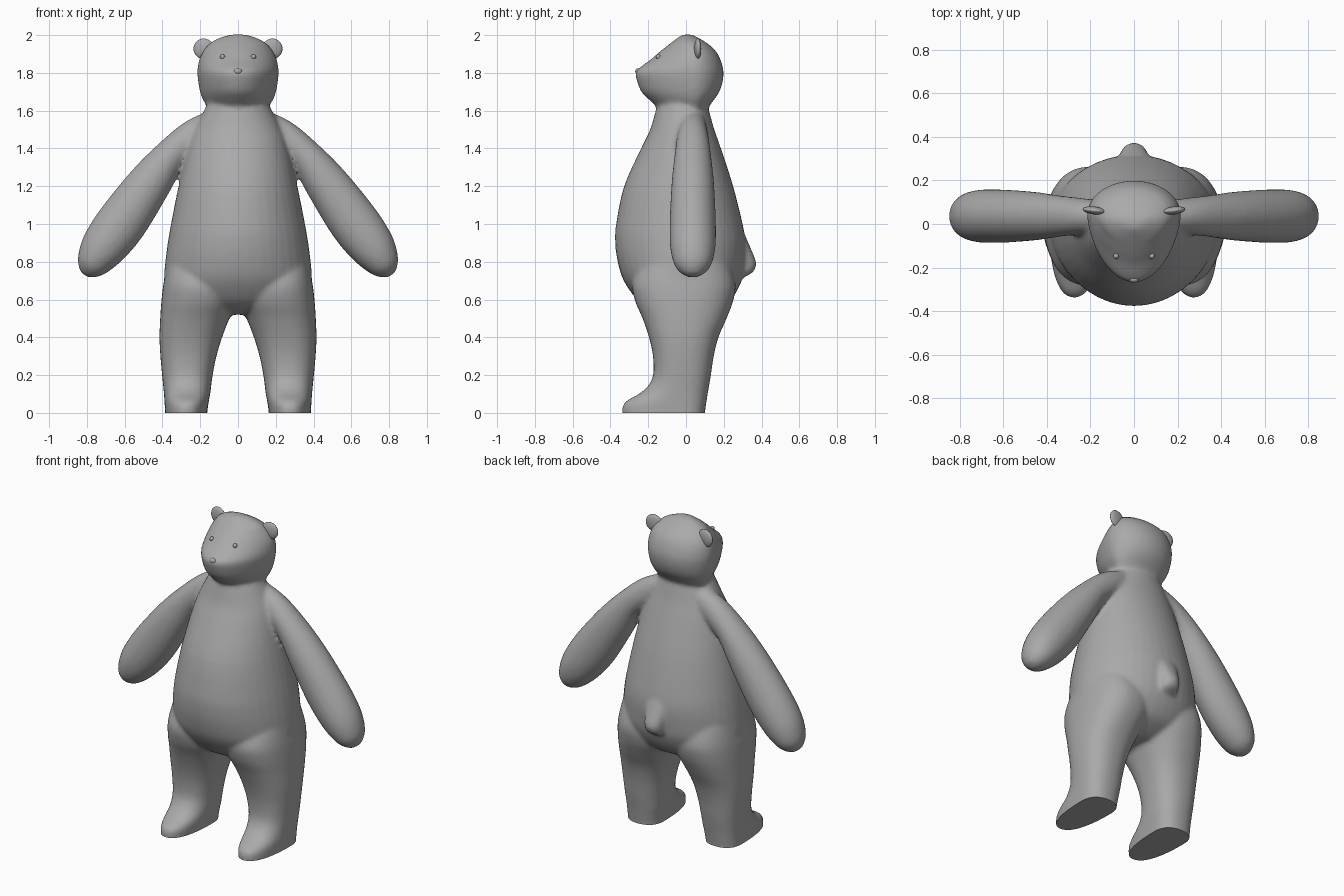
import bpy, bmesh, math
from mathutils import Vector, Matrix

if "Cube" in bpy.data.objects:
    bpy.data.objects.remove(bpy.data.objects["Cube"])

fur = bpy.data.materials.new("grey_fur")
fur.diffuse_color = (0.4, 0.4, 0.4, 1)
fur.use_nodes = True
fur.node_tree.nodes["Principled BSDF"].inputs["Base Color"].default_value = fur.diffuse_color


def spline(rows, steps=4):
    """Catmull-Rom interpolation between profile rows."""
    out = []
    for i in range(len(rows) - 1):
        a, b = rows[max(i - 1, 0)], rows[i]
        c, d = rows[i + 1], rows[min(i + 2, len(rows) - 1)]
        for s in range(steps):
            t = s / steps
            out.append([0.5 * (2 * q + (r - p) * t + (2 * p - 5 * q + 4 * r - u) * t * t
                               + (3 * q - p - 3 * r + u) * t ** 3)
                        for p, q, r, u in zip(a, b, c, d)])
    return out + [list(rows[-1])]


def loft(bm, rings):
    """Skin closed rings of points and cap both ends."""
    vs = [[bm.verts.new(p) for p in r] for r in rings]
    n = len(vs[0])
    for a, b in zip(vs, vs[1:]):
        for i in range(n):
            j = (i + 1) % n
            bm.faces.new((a[i], a[j], b[j], b[i]))
    bm.faces.new(vs[0])
    bm.faces.new(vs[-1])


def egg(z, xa, xb, yf, yb, ymid=0.0, power=1.0, taper=0.0, n=40):
    """Horizontal ring with separate front and back depth."""
    cx, rx, pts = (xa + xb) / 2, (xb - xa) / 2, []
    for i in range(n):
        t = 2 * math.pi * i / n
        c, s = math.cos(t), math.sin(t)
        c = math.copysign(abs(c) ** power, c)
        s = math.copysign(abs(s) ** power, s)
        y = ymid + (s * (yb - ymid) if s > 0 else s * (ymid - yf))
        pts.append((cx + rx * c * (1 - taper * max(0, -s)), y, z))
    return pts


def finish(name, mesh):
    ob = bpy.data.objects.new(name, mesh)
    bpy.context.collection.objects.link(ob)
    mesh.materials.clear()
    mesh.materials.append(fur)
    bpy.ops.object.select_all(action='DESELECT')
    ob.select_set(True)
    bpy.context.view_layer.objects.active = ob
    bpy.ops.object.shade_smooth_by_angle(angle=math.radians(45))
    return ob


def ball(name, loc, size, rot_z=0.0):
    me = bpy.data.meshes.new(name)
    bm = bmesh.new()
    bmesh.ops.create_uvsphere(bm, u_segments=24, v_segments=14, radius=1)
    bm.transform(Matrix.Translation(loc) @ Matrix.Rotation(rot_z, 4, 'Z')
                 @ Matrix.Diagonal((*size, 1)))
    bm.to_mesh(me)
    bm.free()
    return finish(name, me)


bm = bmesh.new()

# torso: height, half width, front, back
torso = [(0.52, .14, -.10, .10), (0.55, .28, -.19, .17), (0.60, .355, -.26, .24),
         (0.70, .39, -.33, .295), (0.80, .385, -.362, .312), (0.90, .372, -.375, .316),
         (1.0, .355, -.37, .30), (1.2, .315, -.328, .25), (1.4, .268, -.238, .185),
         (1.5, .232, -.19, .15), (1.6, .18, -.16, .122), (1.68, .14, -.13, .10)]
loft(bm, [egg(z, -w, w, f, b) for z, w, f, b in spline(torso)])

# head: height, half width, front, back
head = [(1.60, .155, -.14, .11), (1.63, .17, -.165, .127), (1.66, .188, -.198, .15),
        (1.70, .202, -.237, .177), (1.75, .211, -.258, .194), (1.80, .216, -.268, .199),
        (1.83, .214, -.243, .195), (1.87, .206, -.188, .183), (1.91, .188, -.142, .162),
        (1.95, .158, -.092, .122), (1.98, .112, -.052, .076), (2.003, .045, -.02, .03)]
loft(bm, [egg(z, -w, w, f, b, 0.04 if z < 1.95 else 0.02, 1, .14)
          for z, w, f, b in spline(head)])

# tail
tail = [(.72, .045, .22, .31), (.745, .062, .22, .355), (.79, .066, .22, .373),
        (.85, .072, .22, .352), (.91, .07, .22, .326), (.97, .05, .2, .30)]
loft(bm, [egg(z, -w, w, f, b, .28, .85) for z, w, f, b in spline(tail)])

# legs: height, inner side, outer side, front, back (run below the ground, trimmed later)
leg = [(-.06, .165, .385, -.335, .10), (0, .163, .386, -.337, .10), (.04, .158, .388, -.335, .106),
       (.07, .153, .39, -.305, .11), (.10, .147, .392, -.25, .115), (.14, .142, .396, -.203, .122),
       (.20, .134, .402, -.174, .132), (.30, .114, .411, -.175, .147), (.40, .084, .416, -.196, .172),
       (.50, .045, .412, -.23, .215), (.60, 0, .405, -.272, .252), (.70, 0, .392, -.28, .26),
       (.85, .05, .36, -.2, .2), (1.0, .1, .3, -.1, .1)]
# arms: centre x, centre z, radius, half depth
arm = [(.09, 1.56, .06, .06), (.22, 1.475, .088, .08), (.345, 1.375, .088, .095),
       (.465, 1.22, .115, .112), (.61, 1.015, .133, .122), (.71, .88, .122, .12),
       (.768, .795, .092, .10), (.795, .755, .062, .07), (.812, .73, .025, .03)]
for side in (1, -1):
    loft(bm, [[(side * x, y, z) for x, y, z in egg(h, a, b, f, k, -.01, .85)]
              for h, a, b, f, k in spline(leg)])
    path, rings = spline(arm), []
    for i, (x, z, r, d) in enumerate(path):
        p, q = path[max(i - 1, 0)], path[min(i + 1, len(path) - 1)]
        along = Vector((q[0] - p[0], q[1] - p[1])).normalized()
        ring = []
        for k in range(32):
            t = 2 * math.pi * k / 32
            ring.append((side * (x - along.y * r * math.cos(t)), .036 + d * math.sin(t),
                         z + along.x * r * math.cos(t)))
        rings.append(ring)
    loft(bm, rings)

bmesh.ops.recalc_face_normals(bm, faces=bm.faces)
raw = bpy.data.meshes.new("body_raw")
bm.to_mesh(raw)
bm.free()

# fuse the parts into one soft skin
tmp = bpy.data.objects.new("body_raw", raw)
bpy.context.collection.objects.link(tmp)
rm = tmp.modifiers.new("fuse", 'REMESH')
rm.mode = 'VOXEL'
rm.voxel_size = 0.012
sm = tmp.modifiers.new("soften", 'SMOOTH')
sm.factor = 0.5
sm.iterations = 8
bpy.context.view_layer.update()
skin = bpy.data.meshes.new_from_object(tmp.evaluated_get(bpy.context.evaluated_depsgraph_get()))
bpy.data.objects.remove(tmp)

# trim flat soles
bm = bmesh.new()
bm.from_mesh(skin)
cut = bmesh.ops.bisect_plane(bm, geom=bm.verts[:] + bm.edges[:] + bm.faces[:],
                             plane_co=(0, 0, 0), plane_no=(0, 0, 1), clear_inner=True)
rim = [e for e in cut["geom_cut"] if isinstance(e, bmesh.types.BMEdge)]
bmesh.ops.holes_fill(bm, edges=rim, sides=0)
bm.to_mesh(skin)
bm.free()
skin.name = "body"
finish("body", skin)

# ears, eyes and nose
for side, tag in ((1, "left"), (-1, "right")):
    ball("ear_" + tag, (side * .182, .062, 1.928), (.054, .018, .054), side * .12)
    ball("eye_" + tag, (side * .082, -.147, 1.885), (.013, .013, .013))
ball("nose", (0, -.255, 1.808), (.022, .014, .016))
